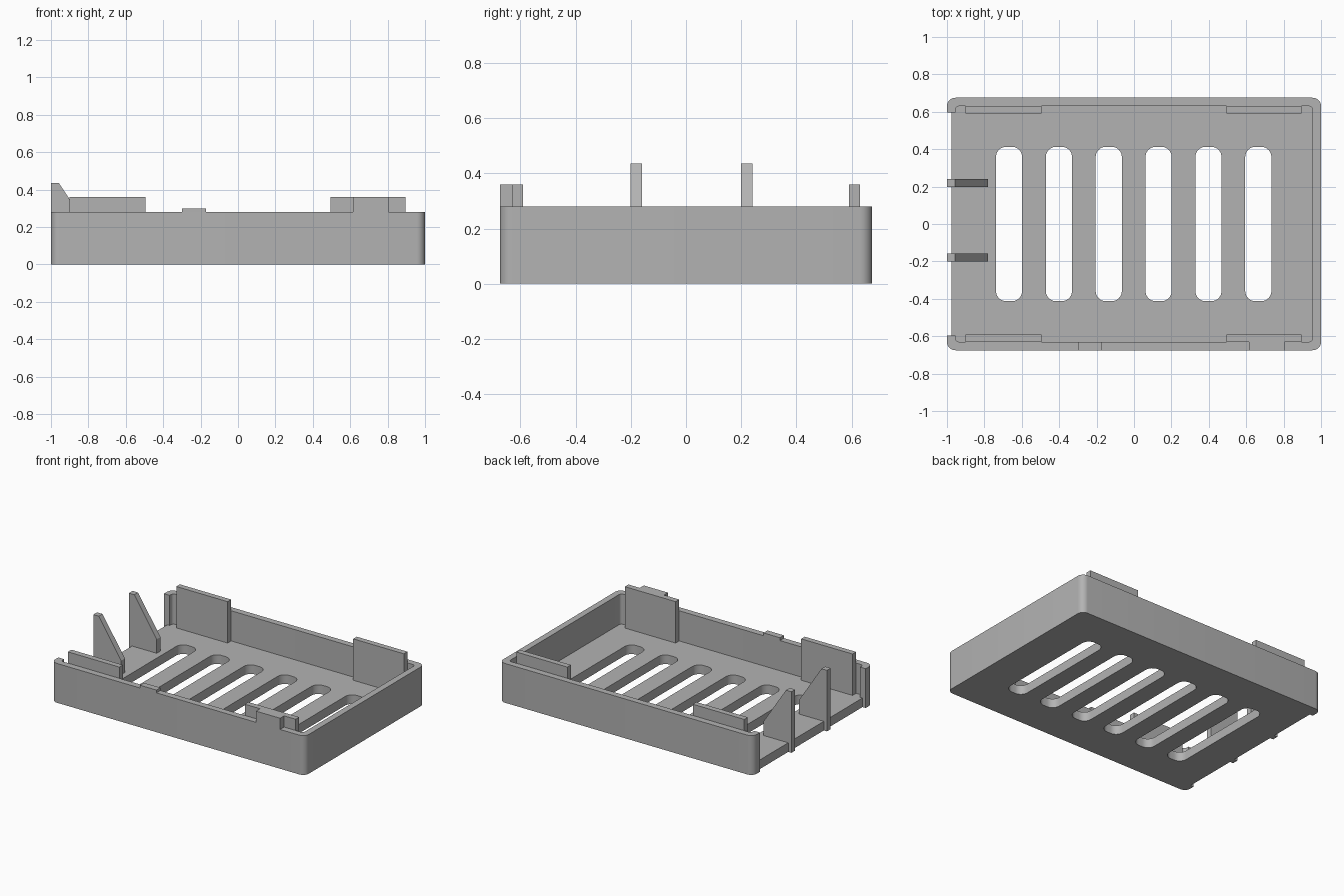
import bpy
from math import cos, sin, pi, radians

cube = bpy.data.objects.get("Cube")
if cube:
    bpy.data.objects.remove(cube)

HX, HY = 1.0, 0.675        # outer half sizes
WALL, FLOOR, RIM = 0.045, 0.065, 0.28
TAB_TOP = 0.36
STUB = 0.595               # where the open side begins

grey = bpy.data.materials.new("grey plastic")
colour = (0.45, 0.45, 0.45, 1)
grey.use_nodes = True
grey.diffuse_color = colour
grey.node_tree.nodes["Principled BSDF"].inputs["Base Color"].default_value = colour


def arc(cx, cy, r, start, steps=8):
    """Quarter circle, counter-clockwise from the start angle."""
    angles = [radians(start) + pi / 2 * i / steps for i in range(steps + 1)]
    return [(cx + r * cos(a), cy + r * sin(a)) for a in angles]


def rounded_rect(hx, hy, r, cx=0.0):
    """Rounded rectangle, starting at its lower left corner."""
    return (arc(cx - hx + r, -hy + r, r, 180) + arc(cx + hx - r, -hy + r, r, 270)
            + arc(cx + hx - r, hy - r, r, 0) + arc(cx - hx + r, hy - r, r, 90))


def prism(name, loops, z0, z1):
    """Extrude an outline, with optional holes, from z0 to z1."""
    curve = bpy.data.curves.new(name, "CURVE")
    curve.dimensions = "2D"
    curve.fill_mode = "BOTH"
    curve.extrude = (z1 - z0) / 2
    for loop in loops:
        spline = curve.splines.new("POLY")
        spline.points.add(len(loop) - 1)
        for point, (x, y) in zip(spline.points, loop):
            point.co = (x, y, 0, 1)
        spline.use_cyclic_u = True
    curve.materials.append(grey)
    obj = bpy.data.objects.new(name, curve)
    bpy.context.collection.objects.link(obj)
    obj.location.z = (z0 + z1) / 2
    bpy.ops.object.select_all(action="DESELECT")
    obj.select_set(True)
    bpy.context.view_layer.objects.active = obj
    bpy.ops.object.convert(target="MESH")
    obj = bpy.context.view_layer.objects.active
    bpy.ops.object.shade_smooth_by_angle(angle=radians(30))
    return obj


def box(name, x0, x1, y0, y1, z0, z1):
    return prism(name, [[(x0, y0), (x1, y0), (x1, y1), (x0, y1)]], z0, z1)


# Wall on three sides, with short returns on the open side
outer = rounded_rect(HX, HY, WALL)
inner = rounded_rect(HX - WALL, HY - WALL, 0.02)
wall_outline = ([(-HX, -STUB)] + outer + [(-HX, STUB), (WALL - HX, STUB)]
                + inner[::-1] + [(WALL - HX, -STUB)])
prism("wall", [wall_outline], 0, RIM)

# Floor with six rounded slots
edge = -0.975
floor_outline = inner + [(WALL - HX, STUB), (edge, STUB),
                         (edge, -STUB), (WALL - HX, -STUB)]
slots = [rounded_rect(0.07, 0.413, 0.055, -0.668 + 0.2665 * i) for i in range(6)]
prism("slotted_floor", [floor_outline] + slots, 0, FLOOR)

# Four upright tabs against the inside of the long walls
inside = HY - WALL
for side, y0, y1 in (("front", -inside, -0.59), ("back", 0.59, inside)):
    box(side + "_right_tab", -0.9, -0.495, y0, y1, FLOOR, TAB_TOP)
    box(side + "_left_tab", 0.495, 0.895, y0, y1, FLOOR, TAB_TOP)

# Raised blocks on the front rim
box("front_rim_block", 0.615, 0.805, -HY, -inside, RIM, TAB_TOP)
box("front_rim_bump", -0.3, -0.17, -HY, -inside, RIM, 0.3)

# Two sloped fins on the open side
fin_profile = [(-HX, 0), (edge, 0), (edge, FLOOR), (-0.78, FLOOR),
               (-0.78, 0.165), (-0.957, 0.435), (-HX, 0.435)]
for name, y in (("front_fin", -0.18), ("back_fin", 0.22)):
    fin = prism(name, [fin_profile], -0.021, 0.021)
    fin.rotation_euler.x = pi / 2
    fin.location.y = y
